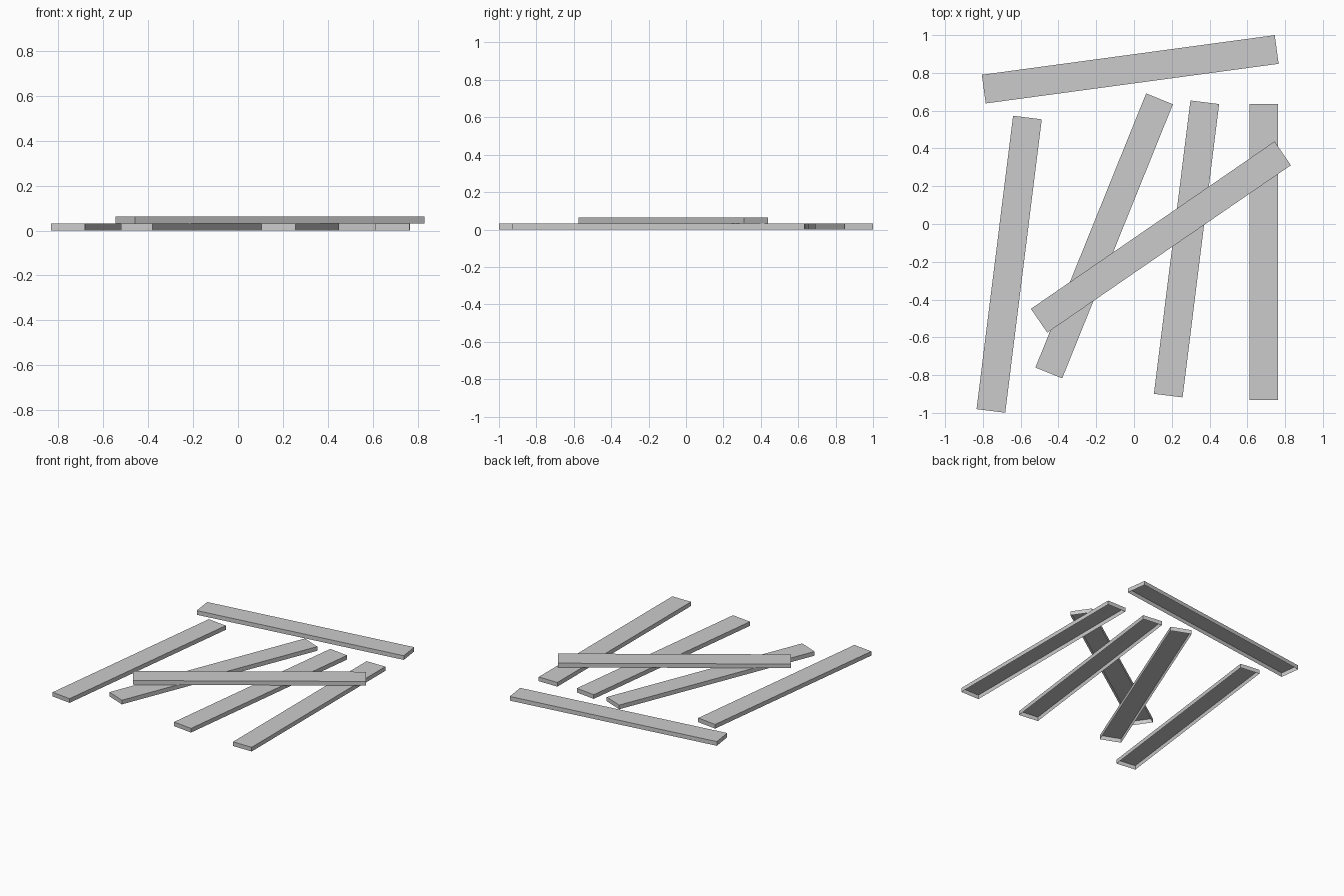
import bpy, bmesh, math
from mathutils import Matrix

if "Cube" in bpy.data.objects:
    bpy.data.objects.remove(bpy.data.objects["Cube"])

LENGTH, WIDTH, THICK = 1.565, 0.153, 0.031


def plank(name, x, y, z, angle):
    """Thin board shell, open underneath, its long axis turned by angle."""
    bm = bmesh.new()
    bmesh.ops.create_cube(bm, size=1, matrix=Matrix.Translation((0, 0, THICK / 2))
                          @ Matrix.Diagonal((LENGTH, WIDTH, THICK, 1)))
    bm.normal_update()
    underside = [f for f in bm.faces if f.normal.z < -0.9]
    bmesh.ops.delete(bm, geom=underside, context='FACES_ONLY')
    mesh = bpy.data.meshes.new(name)
    bm.to_mesh(mesh)
    bm.free()
    ob = bpy.data.objects.new(name, mesh)
    ob.location = (x, y, z)
    ob.rotation_euler.z = math.radians(angle)
    bpy.context.collection.objects.link(ob)


# boards lying on the ground
for name, x, y, angle in [
    ("plank_left", -0.661, -0.213, 82.9),
    ("plank_slanted", -0.158, -0.063, 68.0),
    ("plank_middle", 0.278, -0.132, 82.9),
    ("plank_right", 0.687, -0.148, 90.0),
    ("plank_back", -0.02, 0.819, 7.7),
]:
    plank(name, x, y, 0, angle)

# board resting across the others
plank("plank_top", 0.1425, -0.069, THICK + 0.001, 34.5)
